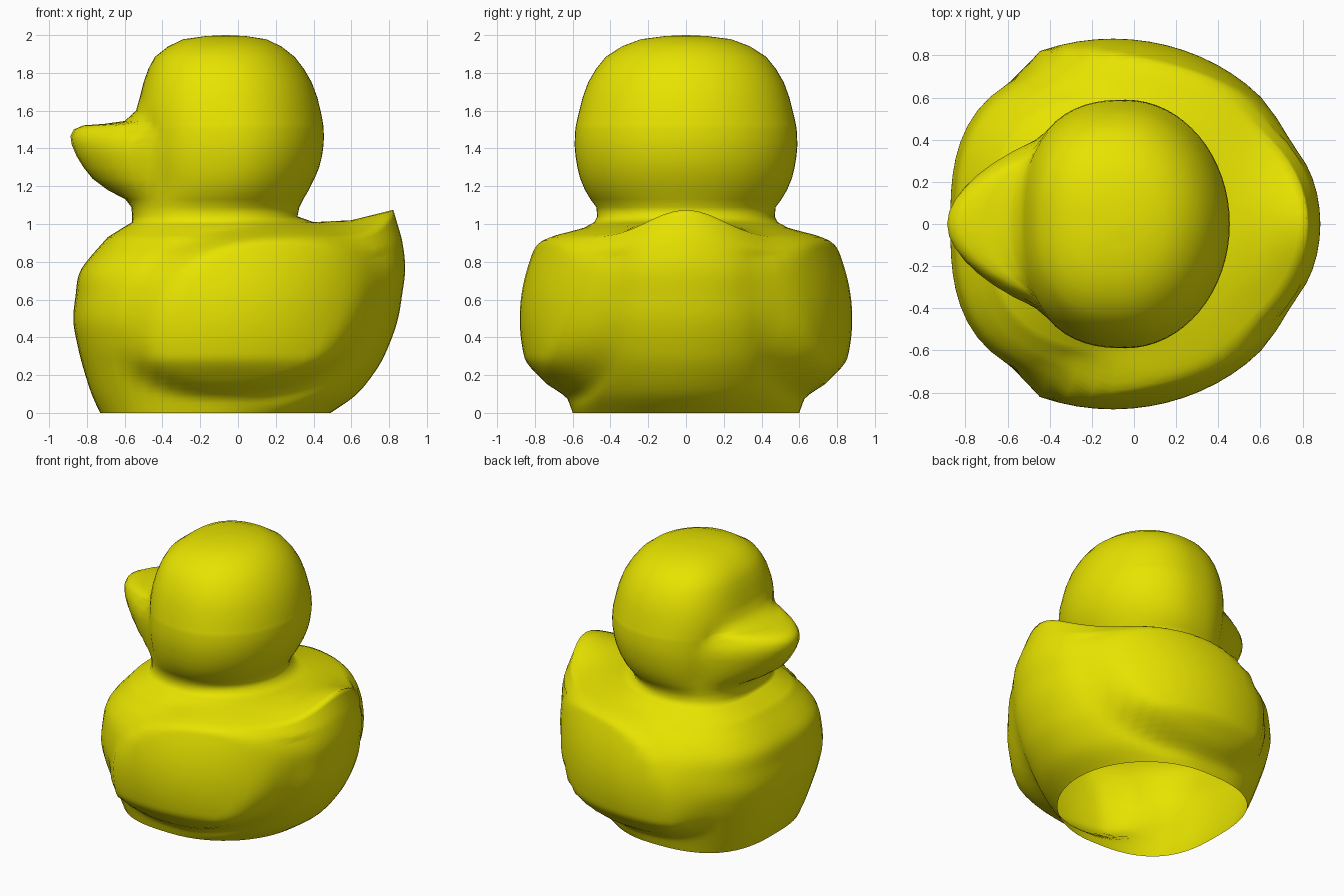
import bpy, bmesh, math

if "Cube" in bpy.data.objects:
    bpy.data.objects.remove(bpy.data.objects["Cube"])

yellow = bpy.data.materials.new("yellow")
yellow.diffuse_color = (0.80, 0.77, 0.0, 1)
yellow.use_nodes = True
yellow.node_tree.nodes["Principled BSDF"].inputs["Base Color"].default_value = yellow.diffuse_color
SEGMENTS = 64


def smoothstep(t):
    t = max(0.0, min(1.0, t))
    return t * t * (3 - 2 * t)


def oval(z, x_min, x_max, half_y, front_power):
    """Horizontal ring, rounder at the back (+x) and squarer at the front (-x)."""
    cx, rx = (x_min + x_max) / 2, (x_max - x_min) / 2
    ring = []
    for i in range(SEGMENTS):
        t = 2 * math.pi * i / SEGMENTS
        c, s = math.cos(t), math.sin(t)
        if c < -1e-6:
            k = (abs(c) ** front_power + abs(s) ** front_power) ** (-1 / front_power)
            c, s = c * k, s * k
        ring.append([cx + rx * c, half_y * s, z])
    return ring


def spline(a, b, c, d, f):
    """Catmull-Rom value between b and c."""
    return b + 0.5 * f * (c - a + f * (2 * a - 5 * b + 4 * c - d + f * (3 * (b - c) + d - a)))


def subdivide(rings, steps, curved):
    """Add rings in between: curved for the first spans, straight for the rest."""
    result = []
    for n in range(len(rings) - 1):
        a, b = rings[max(n - 1, 0)], rings[n]
        c, d = rings[n + 1], rings[min(n + 2, len(rings) - 1)]
        for k in range(steps):
            f = k / steps
            result.append([[spline(*v, f) if n < curved else v[1] + (v[2] - v[1]) * f
                            for v in zip(*pts)] for pts in zip(a, b, c, d)])
    return result + [rings[-1]]


# Body: z, x_min, x_max, half width, tail lift
body_profile = [
    (0.00, -0.73, 0.49, 0.60, 0),
    (0.10, -0.775, 0.63, 0.635, 0),
    (0.24, -0.82, 0.74, 0.69, 0),
    (0.36, -0.85, 0.80, 0.74, 0),
    (0.49, -0.872, 0.845, 0.77, 0),
    (0.62, -0.86, 0.868, 0.775, 0),
    (0.74, -0.84, 0.885, 0.75, 0.03),
    (0.84, -0.77, 0.865, 0.70, 0.09),
    (0.93, -0.69, 0.822, 0.62, 0.145),
    (0.98, -0.61, 0.60, 0.54, 0.04),
    (1.01, -0.56, 0.40, 0.485, 0),
]
body_rings = []
for z, x0, x1, w, lift in body_profile:
    ring = oval(z, x0, x1, w, 2.8)
    for i, p in enumerate(ring):
        p[2] += lift * max(0, math.cos(2 * math.pi * i / SEGMENTS)) ** 10
    body_rings.append(ring)
body_rings = subdivide(body_rings, 5, 7)


# Wings: swell both flanks inside a leaning oval, with a shallow groove behind
def wing_y(x, z):
    curve = math.sqrt(max(0, 1 - ((x + 0.1) / 0.965) ** 2))
    return 0.88 * curve * (1 - 0.16 * ((z - 0.5) / 0.5) ** 2 - 0.1 * smoothstep((0.3 - z) / 0.2))


for ring in body_rings:
    for p in ring:
        x, y, z = p
        if abs(y) < 0.2:
            continue
        u = (x - 0.08 - 0.35 * (z - 0.53)) / 0.61
        v = (z - 0.53) / 0.44
        r = (abs(u) ** 2.5 + abs(v) ** 2.5) ** 0.4
        mask = smoothstep((1.06 - r) / 0.22)
        width = abs(y) + max(0, wing_y(x, z) - abs(y)) * mask
        if x > 0 and z < 0.85:
            width -= 0.022 * math.exp(-((r - 1.06) / 0.08) ** 2) * smoothstep(x / 0.3)
        p[1] = math.copysign(width, y)

# Head with the beak pulled out of its front: z, x_min, x_max, half width, beak length
head_profile = [
    (1.04, -0.56, 0.315, 0.47, 0),
    (1.09, -0.555, 0.325, 0.475, 0.01),
    (1.13, -0.535, 0.345, 0.505, 0.06),
    (1.18, -0.52, 0.375, 0.535, 0.17),
    (1.24, -0.52, 0.405, 0.56, 0.25),
    (1.30, -0.525, 0.43, 0.575, 0.293),
    (1.36, -0.53, 0.445, 0.585, 0.325),
    (1.42, -0.53, 0.453, 0.59, 0.35),
    (1.465, -0.53, 0.455, 0.588, 0.357),
    (1.50, -0.53, 0.453, 0.586, 0.34),
    (1.522, -0.53, 0.452, 0.583, 0.29),
    (1.53, -0.53, 0.45, 0.581, 0.18),
    (1.545, -0.53, 0.448, 0.578, 0.07),
    (1.60, -0.53, 0.437, 0.565, 0.01),
    (1.67, -0.52, 0.42, 0.547, 0),
    (1.75, -0.50, 0.39, 0.518, 0),
    (1.82, -0.475, 0.35, 0.477, 0),
    (1.885, -0.44, 0.30, 0.425, 0),
    (1.94, -0.37, 0.23, 0.34, 0),
    (1.978, -0.29, 0.15, 0.24, 0),
    (1.995, -0.17, 0.04, 0.11, 0),
    (2.00, -0.07, -0.06, 0.005, 0),
]
head_rings = []
for z, x0, x1, w, beak in head_profile:
    ring = oval(z, x0, x1, w, 2.5)
    spread = 0.41 - 0.08 * smoothstep((z - 1.40) / 0.15)
    for p in ring:
        if p[0] < -0.1:
            p[0] -= beak * math.cos(math.pi / 2 * min(1, abs(p[1]) / spread)) ** 0.85
    head_rings.append(ring)

# One hollow shell, open underneath and closed at the crown
bm = bmesh.new()
loops = [[bm.verts.new(p) for p in ring] for ring in body_rings + head_rings]
for a, b in zip(loops, loops[1:]):
    for i in range(SEGMENTS):
        j = (i + 1) % SEGMENTS
        bm.faces.new((a[i], a[j], b[j], b[i]))
bm.faces.new(loops[-1])
mesh = bpy.data.meshes.new("duck_shell")
bm.to_mesh(mesh)
bm.free()
mesh.materials.append(yellow)
duck = bpy.data.objects.new("duck_shell", mesh)
bpy.context.collection.objects.link(duck)
duck.select_set(True)
bpy.context.view_layer.objects.active = duck
bpy.ops.object.shade_smooth_by_angle(angle=math.radians(100))
